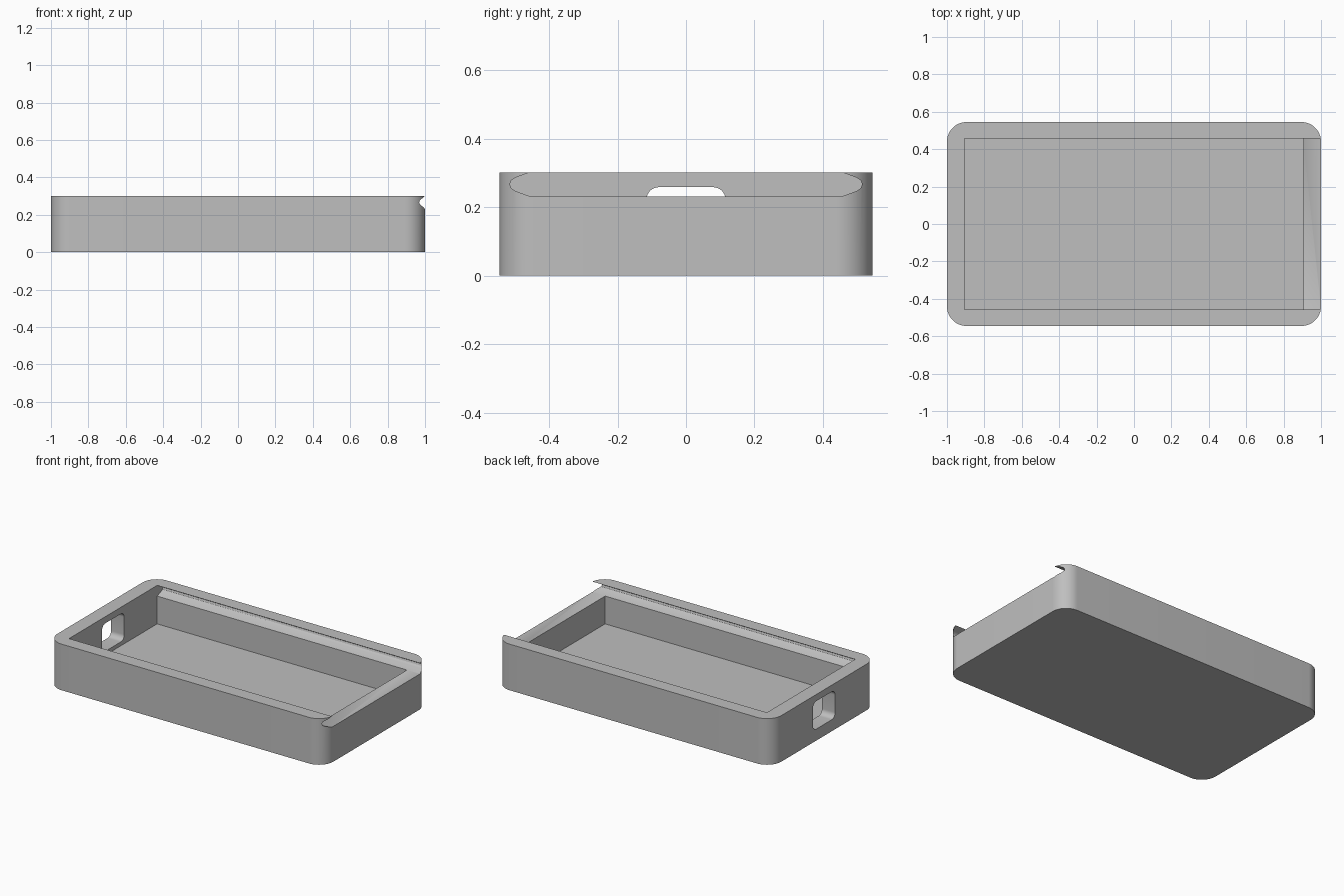
import bpy, bmesh, math
from mathutils import Vector

cube = bpy.data.objects.get("Cube")
if cube:
    bpy.data.objects.remove(cube, do_unlink=True)

LENGTH, WIDTH, HEIGHT = 2.0, 1.09, 0.302
INNER_X, INNER_Y = 0.905, 0.456
FLOOR, LEDGE = 0.05, 0.232

grey = bpy.data.materials.new("plain grey")
grey.use_nodes = True
colour = (0.52, 0.52, 0.52, 1)
grey.diffuse_color = colour
grey.node_tree.nodes["Principled BSDF"].inputs["Base Color"].default_value = colour


def rounded_rect(width, height, radius, steps, centre=(0, 0)):
    """Outline of a rectangle with round corners."""
    points = []
    corners = [(1, 1), (-1, 1), (-1, -1), (1, -1)]
    for i, (sx, sy) in enumerate(corners):
        cx = centre[0] + sx * (width / 2 - radius)
        cy = centre[1] + sy * (height / 2 - radius)
        for s in range(steps + 1):
            a = math.pi / 2 * (i + s / steps)
            points.append((cx + radius * math.cos(a), cy + radius * math.sin(a)))
    return points


def prism(name, outline, low, high, axis="Z"):
    """Extrude an outline along Z (outline is x, y) or X (outline is y, z)."""
    bm = bmesh.new()
    if axis == "Z":
        verts = [bm.verts.new((a, b, low)) for a, b in outline]
        shift = Vector((0, 0, high - low))
    else:
        verts = [bm.verts.new((low, a, b)) for a, b in outline]
        shift = Vector((high - low, 0, 0))
    face = bm.faces.new(verts)
    extruded = bmesh.ops.extrude_face_region(bm, geom=[face], use_keep_orig=True)
    moved = [g for g in extruded["geom"] if isinstance(g, bmesh.types.BMVert)]
    bmesh.ops.translate(bm, verts=moved, vec=shift)
    bmesh.ops.recalc_face_normals(bm, faces=bm.faces)
    mesh = bpy.data.meshes.new(name)
    bm.to_mesh(mesh)
    bm.free()
    mesh.materials.append(grey)
    obj = bpy.data.objects.new(name, mesh)
    bpy.context.collection.objects.link(obj)
    return obj


def cut(target, cutter):
    """Subtract the cutter from the target, then discard it."""
    cutter.hide_render = True
    mod = target.modifiers.new("cut", "BOOLEAN")
    mod.operation = "DIFFERENCE"
    mod.solver = "EXACT"
    mod.object = cutter
    bpy.ops.object.select_all(action="DESELECT")
    bpy.context.view_layer.objects.active = target
    target.select_set(True)
    bpy.ops.object.modifier_apply(modifier=mod.name)
    bpy.data.objects.remove(cutter, do_unlink=True)


# Outer block with rounded upright corners
box = prism("box_body", rounded_rect(LENGTH, WIDTH, 0.105, 16), 0, HEIGHT)

# Main compartment
cavity = [(-INNER_X, -INNER_Y), (INNER_X, -INNER_Y), (INNER_X, INNER_Y), (-INNER_X, INNER_Y)]
cut(box, prism("cavity_cutter", cavity, FLOOR, LEDGE + 0.03))

# Sliding lid channel: grooved sides, open at the left end
side = [(INNER_Y, LEDGE), (0.5, 0.248), (0.511, 0.256), (0.515, 0.267),
        (0.511, 0.278), (0.5, 0.286), (INNER_Y, HEIGHT), (INNER_Y, HEIGHT + 0.1)]
channel = side + [(-y, z) for y, z in reversed(side)]
cut(box, prism("lid_channel_cutter", channel, -INNER_X, 1.1, "X"))

# Rounded port through the right end wall
port = rounded_rect(0.23, 0.183, 0.035, 8, (0, 0.167))
cut(box, prism("port_cutter", port, -1.1, -0.8, "X"))

bpy.ops.object.shade_smooth_by_angle(angle=math.radians(20))
